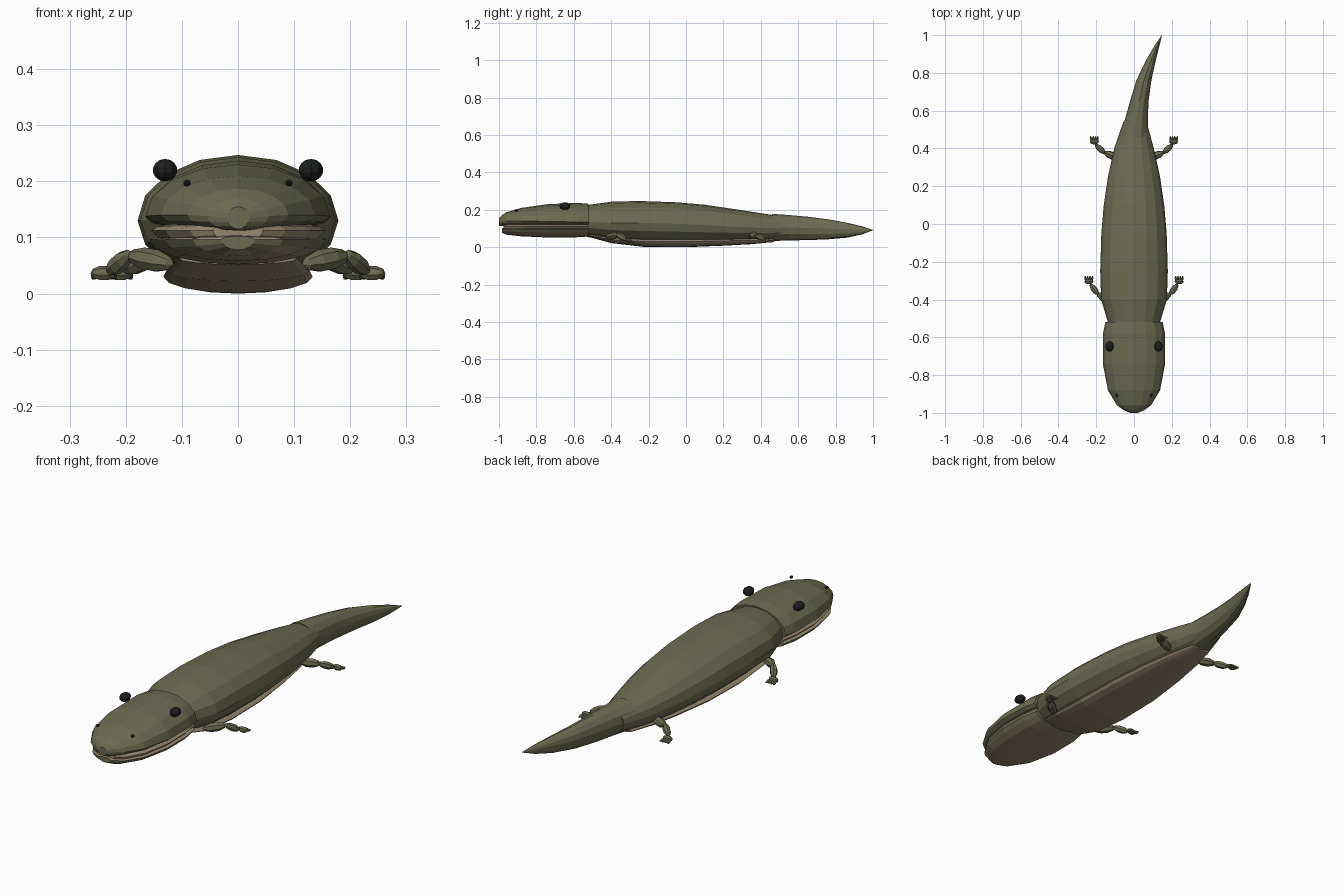
import bpy, bmesh, math
from mathutils import Vector, Matrix


def material(name, c):
    m = bpy.data.materials.new(name)
    m.diffuse_color = (*c, 1)
    return m


olive = material("olive_skin", (0.15, 0.15, 0.085))
tan = material("tan_belly", (0.30, 0.25, 0.16))
black = material("black_eye", (0.012, 0.013, 0.013))


def finish(name, bm, mats, mirror=False):
    bmesh.ops.recalc_face_normals(bm, faces=bm.faces)
    me = bpy.data.meshes.new(name)
    bm.to_mesh(me)
    bm.free()
    ob = bpy.data.objects.new(name, me)
    bpy.context.collection.objects.link(ob)
    for m in mats:
        me.materials.append(m)
    if mirror:
        ob.modifiers.new("mirror", 'MIRROR')
    return ob


def loft(name, rings, mats, n=16):
    """Rings are (y, centre x, half width, top z, widest z, bottom z)."""
    bm = bmesh.new()
    loops = []
    for y, xc, hw, zt, zm, zb in rings:
        loop = []
        for i in range(n):
            a = 2 * math.pi * i / n
            s = math.sin(a)
            z = zm + s * ((zt - zm) if s > 0 else (zm - zb))
            loop.append(bm.verts.new((xc + hw * math.cos(a), y, z)))
        loops.append(loop)
    for a, b in zip(loops, loops[1:]):
        for i in range(n):
            j = (i + 1) % n
            bm.faces.new((a[i], a[j], b[j], b[i]))
    bm.faces.new(loops[0])
    bm.faces.new(loops[-1])
    return finish(name, bm, mats)


def blob(bm, p, q, r, seg=7, rings=5):
    """Faceted spindle from p to q with radius r."""
    p, q = Vector(p), Vector(q)
    d = q - p
    rot = d.to_track_quat('Z', 'Y').to_matrix().to_4x4()
    m = Matrix.Translation((p + q) / 2) @ rot @ Matrix.Diagonal((r, r, d.length / 2, 1))
    bmesh.ops.create_uvsphere(bm, u_segments=seg, v_segments=rings, radius=1, matrix=m)


# Trunk
loft("body", [
    (-0.53, 0, 0.135, 0.225, 0.135, 0.055),
    (-0.40, 0, 0.174, 0.243, 0.130, 0.030),
    (-0.25, 0, 0.179, 0.247, 0.130, 0.018),
    (-0.05, 0, 0.173, 0.240, 0.125, 0.015),
    (0.10, 0, 0.160, 0.227, 0.118, 0.018),
    (0.25, 0, 0.138, 0.205, 0.110, 0.023),
    (0.40, 0, 0.105, 0.182, 0.103, 0.030),
    (0.54, 0.005, 0.062, 0.160, 0.100, 0.045)], [olive])

# Curved tail
loft("tail", [
    (0.46, 0.0, 0.078, 0.178, 0.105, 0.033),
    (0.55, 0.012, 0.061, 0.172, 0.105, 0.036),
    (0.65, 0.028, 0.049, 0.163, 0.103, 0.038),
    (0.76, 0.052, 0.040, 0.149, 0.100, 0.042),
    (0.86, 0.087, 0.027, 0.131, 0.096, 0.051),
    (0.94, 0.120, 0.014, 0.112, 0.093, 0.068),
    (1.00, 0.148, 0.001, 0.092, 0.091, 0.090)], [olive], 12)

# Belly plate
loft("belly", [
    (-0.51, 0, 0.105, 0.075, 0.062, 0.052),
    (-0.40, 0, 0.128, 0.055, 0.040, 0.022),
    (-0.22, 0, 0.133, 0.050, 0.030, 0.001),
    (0.00, 0, 0.128, 0.050, 0.030, 0.000),
    (0.20, 0, 0.106, 0.050, 0.034, 0.008),
    (0.35, 0, 0.080, 0.050, 0.036, 0.016),
    (0.47, 0, 0.048, 0.050, 0.040, 0.028)], [tan])

# Skull with flat lower edge
loft("skull", [
    (-1.00, 0, 0.020, 0.155, 0.135, 0.115),
    (-0.985, 0, 0.055, 0.170, 0.138, 0.112),
    (-0.96, 0, 0.090, 0.187, 0.140, 0.112),
    (-0.88, 0, 0.138, 0.210, 0.140, 0.112),
    (-0.74, 0, 0.165, 0.230, 0.138, 0.112),
    (-0.58, 0, 0.164, 0.237, 0.135, 0.110),
    (-0.52, 0, 0.152, 0.232, 0.135, 0.108)], [olive])

# Mouth lining
loft("mouth_lining", [
    (-0.975, 0, 0.045, 0.130, 0.112, 0.092),
    (-0.95, 0, 0.085, 0.130, 0.112, 0.085),
    (-0.87, 0, 0.130, 0.132, 0.112, 0.080),
    (-0.74, 0, 0.155, 0.132, 0.112, 0.080),
    (-0.60, 0, 0.154, 0.132, 0.112, 0.080),
    (-0.52, 0, 0.140, 0.132, 0.112, 0.080)], [tan])

# Lower jaw with pale throat
jaw = loft("lower_jaw", [
    (-0.985, 0, 0.030, 0.103, 0.096, 0.078),
    (-0.96, 0, 0.080, 0.104, 0.096, 0.067),
    (-0.88, 0, 0.130, 0.104, 0.096, 0.058),
    (-0.74, 0, 0.158, 0.104, 0.096, 0.052),
    (-0.60, 0, 0.158, 0.104, 0.096, 0.052),
    (-0.52, 0, 0.142, 0.104, 0.096, 0.057)], [olive, tan])
for f in jaw.data.polygons:
    if f.normal.z < -0.85 or f.normal.z > 0.5:
        f.material_index = 1

# Eyes and nostrils
for name, (x, y, z), r in (("eyes", (0.130, -0.648, 0.220), (0.023, 0.029, 0.020)),
                           ("nostrils", (0.091, -0.908, 0.197), (0.007, 0.010, 0.006))):
    bm = bmesh.new()
    bmesh.ops.create_uvsphere(bm, u_segments=10, v_segments=7, radius=1,
                              matrix=Matrix.Translation((x, y, z)) @ Matrix.Diagonal((*r, 1)))
    finish(name, bm, [black], True)

# Stubby legs: thigh, shin, foot and four toes
for name, hip, knee, ankle, foot in (
        ("front_legs", (0.115, -0.425, 0.052), (0.196, -0.366, 0.068),
         (0.226, -0.325, 0.042), (0.239, -0.305, 0.036)),
        ("hind_legs", (0.075, 0.345, 0.062), (0.160, 0.380, 0.060),
         (0.198, 0.415, 0.044), (0.210, 0.435, 0.036))):
    bm = bmesh.new()
    hip, knee, ankle, foot = map(Vector, (hip, knee, ankle, foot))
    d = (ankle - knee) * 0.18
    blob(bm, hip, knee, 0.021)
    blob(bm, knee - d, ankle + d, 0.017)
    blob(bm, foot - Vector((0.024, 0, 0)), foot + Vector((0.024, 0, 0)), 0.014)
    for i in range(4):
        t = i - 1.5
        base = foot + Vector((t * 0.010, -0.002, -0.002))
        blob(bm, base, base + Vector((t * 0.003, 0.033, -0.006)), 0.0065, 5, 4)
    finish(name, bm, [olive], True)
